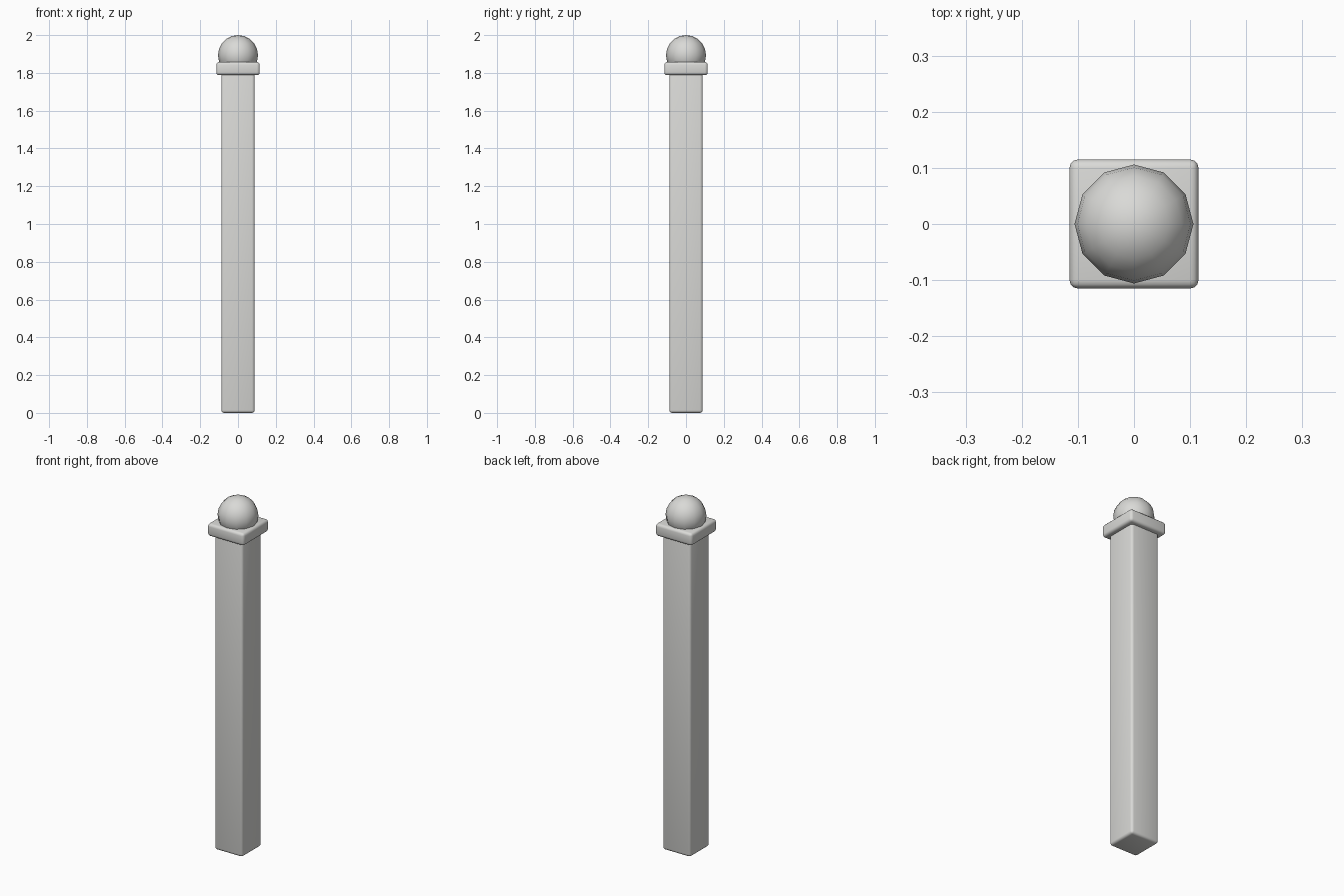
import bpy

if "Cube" in bpy.data.objects:
    bpy.data.objects.remove(bpy.data.objects["Cube"])

stone = bpy.data.materials.new("light grey stone")
stone.diffuse_color = (0.7, 0.7, 0.68, 1)
stone.use_nodes = True
stone.node_tree.nodes["Principled BSDF"].inputs["Base Color"].default_value = stone.diffuse_color


def finish(obj, name, angle):
    obj.name = name
    obj.data.materials.append(stone)
    bpy.ops.object.shade_smooth_by_angle(angle=angle)


def rounded_box(name, width, z0, z1, bevel):
    bpy.ops.mesh.primitive_cube_add(size=1, location=(0, 0, (z0 + z1) / 2))
    obj = bpy.context.object
    obj.scale = (width, width, z1 - z0)
    bpy.ops.object.transform_apply(location=False, rotation=False, scale=True)
    mod = obj.modifiers.new("rounded edges", "BEVEL")
    mod.width = bevel
    mod.segments = 3
    bpy.ops.object.modifier_apply(modifier=mod.name)
    finish(obj, name, 0.7)


# Square shaft and overhanging cap
rounded_box("post_shaft", 0.176, 0.0, 1.80, 0.014)
rounded_box("post_cap", 0.23, 1.788, 1.858, 0.015)

# Ball finial, partly sunk into the cap
bpy.ops.mesh.primitive_uv_sphere_add(segments=12, ring_count=10, radius=0.106,
                                     location=(0, 0, 1.894))
finish(bpy.context.object, "ball_finial", 0.8)
